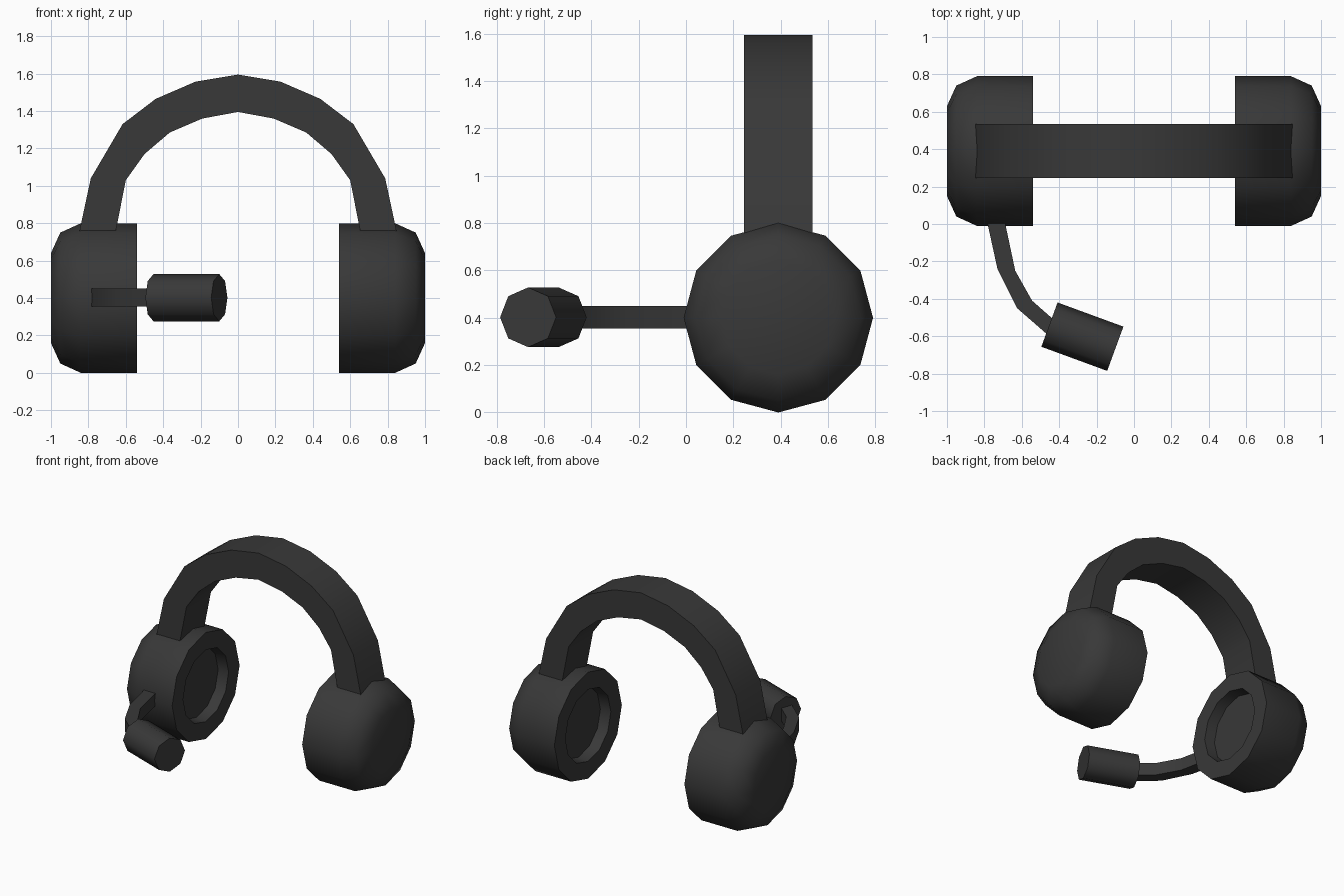
import bpy
import bmesh
import math
from mathutils import Matrix, Vector

cube = bpy.data.objects.get("Cube")
if cube:
    bpy.data.objects.remove(cube, do_unlink=True)

charcoal = bpy.data.materials.new("charcoal")
charcoal.use_nodes = True
shade = (0.04, 0.04, 0.04, 1)
charcoal.diffuse_color = shade
charcoal.node_tree.nodes["Principled BSDF"].inputs["Base Color"].default_value = shade


def finish(name, bm):
    """Turn a bmesh into a smooth object with sharp edges kept."""
    bmesh.ops.recalc_face_normals(bm, faces=bm.faces)
    mesh = bpy.data.meshes.new(name)
    bm.to_mesh(mesh)
    bm.free()
    mesh.materials.append(charcoal)
    obj = bpy.data.objects.new(name, mesh)
    bpy.context.collection.objects.link(obj)
    bpy.ops.object.select_all(action="DESELECT")
    obj.select_set(True)
    bpy.context.view_layer.objects.active = obj
    bpy.ops.object.shade_smooth_by_angle(angle=math.radians(50))
    return obj


def lathe(name, profile, sides, matrix):
    """Revolve (distance, radius) pairs around local x, capping both ends."""
    bm = bmesh.new()
    rings = []
    for d, r in profile:
        angles = [math.tau * i / sides for i in range(sides)]
        rings.append([bm.verts.new((d, r * math.sin(a), r * math.cos(a))) for a in angles])
    for a, b in zip(rings, rings[1:]):
        for i in range(sides):
            j = (i + 1) % sides
            bm.faces.new((a[i], a[j], b[j], b[i]))
    bm.faces.new(rings[0])
    bm.faces.new(rings[-1])
    bm.transform(matrix)
    return finish(name, bm)


def strip(name, side_a, side_b, place, low, high):
    """Bent bar of rectangular section between two matching edge lines."""
    bm = bmesh.new()
    rings = []
    for a, b in zip(side_a, side_b):
        corners = ((a, low), (b, low), (b, high), (a, high))
        rings.append([bm.verts.new(place(p, t)) for p, t in corners])
    for r, s in zip(rings, rings[1:]):
        for i in range(4):
            j = (i + 1) % 4
            bm.faces.new((r[i], r[j], s[j], s[i]))
    bm.faces.new(rings[0])
    bm.faces.new(rings[-1])
    return finish(name, bm)


# Ear cups: recessed inner face, rounded outer rim
cup_profile = [(0.62, 0.26), (0.54, 0.27), (0.54, 0.4), (0.84, 0.4), (0.95, 0.35), (1.0, 0.24)]
for name, sign in (("left_ear_cup", 1), ("right_ear_cup", -1)):
    profile = [(sign * d, r) for d, r in cup_profile]
    lathe(name, profile, 12, Matrix.Translation((0, 0.39, 0.4)))

# Headband: half outlines mirrored across the middle
outer = [(0.86, 0.7), (0.787, 1.04), (0.617, 1.33), (0.44, 1.465), (0.227, 1.557), (0, 1.595)]
inner = [(0.665, 0.7), (0.6, 1.03), (0.5, 1.17), (0.365, 1.285), (0.19, 1.36), (0, 1.395)]


def mirrored(half):
    return half + [(-x, z) for x, z in reversed(half[:-1])]


strip("headband", mirrored(outer), mirrored(inner),
      lambda p, t: (p[0], t, p[1]), 0.245, 0.535)

# Microphone boom
boom_out = [(-0.8, 0.08), (-0.73, -0.24), (-0.625, -0.45), (-0.43, -0.62)]
boom_in = [(-0.705, 0.08), (-0.635, -0.25), (-0.545, -0.41), (-0.38, -0.555)]
strip("microphone_boom", boom_out, boom_in,
      lambda p, t: (p[0], p[1], t), 0.355, 0.45)

# Microphone capsule
start = Vector((-0.452, -0.538, 0.402))
end = Vector((-0.1, -0.667, 0.402))
axis = end - start
turn = Matrix.Rotation(math.atan2(axis.y, axis.x), 4, "Z")
lathe("microphone", [(0, 0.126), (axis.length, 0.126)], 8, Matrix.Translation(start) @ turn)
